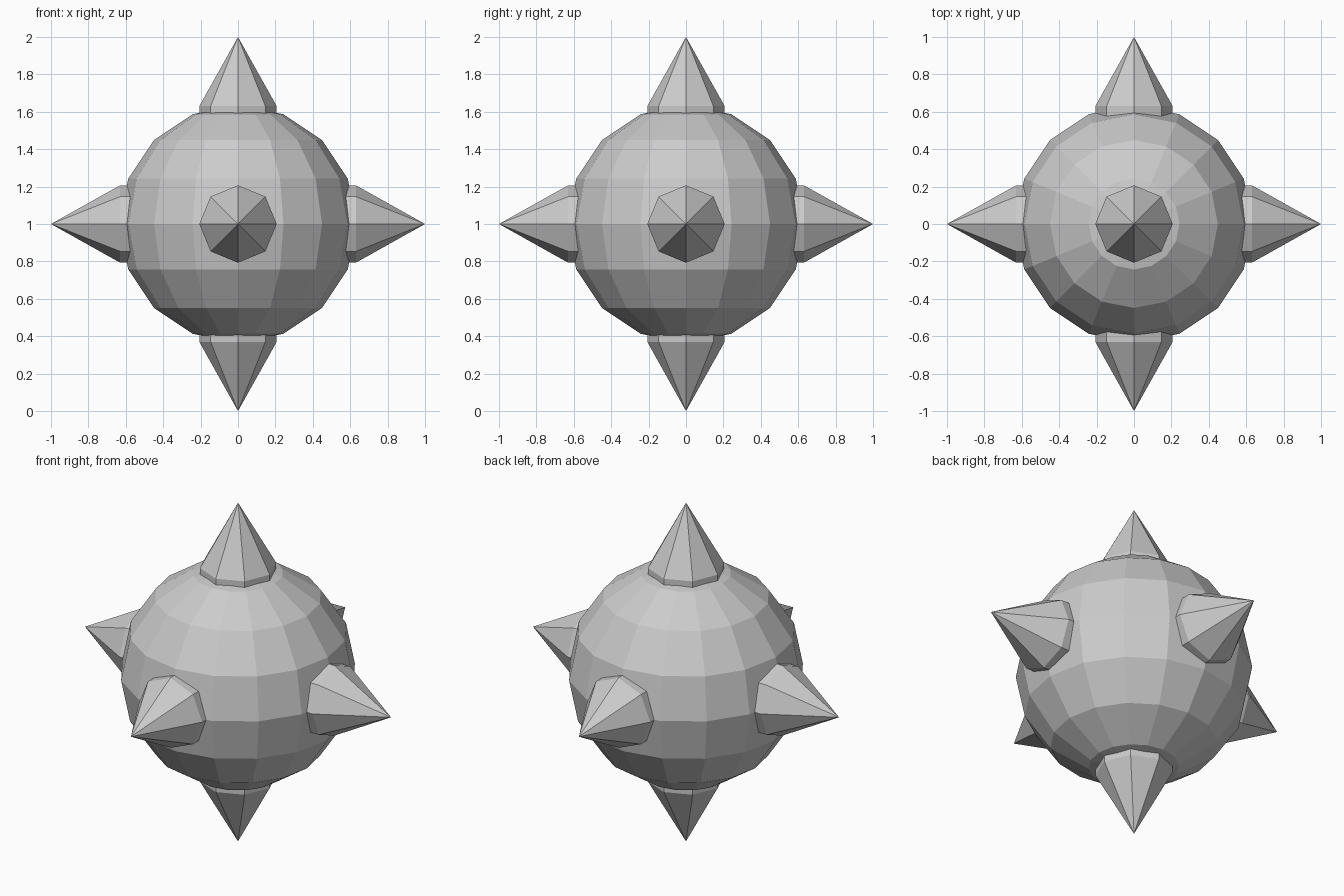
import bpy
from mathutils import Vector

if "Cube" in bpy.data.objects:
    bpy.data.objects.remove(bpy.data.objects["Cube"])

CENTRE = Vector((0, 0, 1))
BALL_R = 0.635
SPIKE_R = 0.207

# Faceted ball body
bpy.ops.mesh.primitive_uv_sphere_add(segments=16, ring_count=8, radius=BALL_R, location=CENTRE)
bpy.context.object.name = "ball"


def spike(name, direction):
    """Eight-sided spike: short straight collar, then a sharp point."""
    profile = [(0.55, SPIKE_R), (0.63, SPIKE_R)]
    d = Vector(direction)
    u = Vector((d.y, d.z, d.x))
    v = d.cross(u)
    dirs = [u, (u + v).normalized(), v, (v - u).normalized()]
    dirs += [-w for w in dirs]
    verts = [d * h + w * r for h, r in profile for w in dirs] + [d]
    faces = [tuple(reversed(range(8)))]
    for i in range(8):
        j = (i + 1) % 8
        faces.append((i, j, 8 + j, 8 + i))
        faces.append((8 + i, 8 + j, 16))
    mesh = bpy.data.meshes.new(name)
    mesh.from_pydata(verts, [], faces)
    ob = bpy.data.objects.new(name, mesh)
    ob.location = CENTRE
    bpy.context.collection.objects.link(ob)


# Six spikes along the axes
spike("spike_right", (1, 0, 0))
spike("spike_left", (-1, 0, 0))
spike("spike_back", (0, 1, 0))
spike("spike_front", (0, -1, 0))
spike("spike_top", (0, 0, 1))
spike("spike_bottom", (0, 0, -1))
